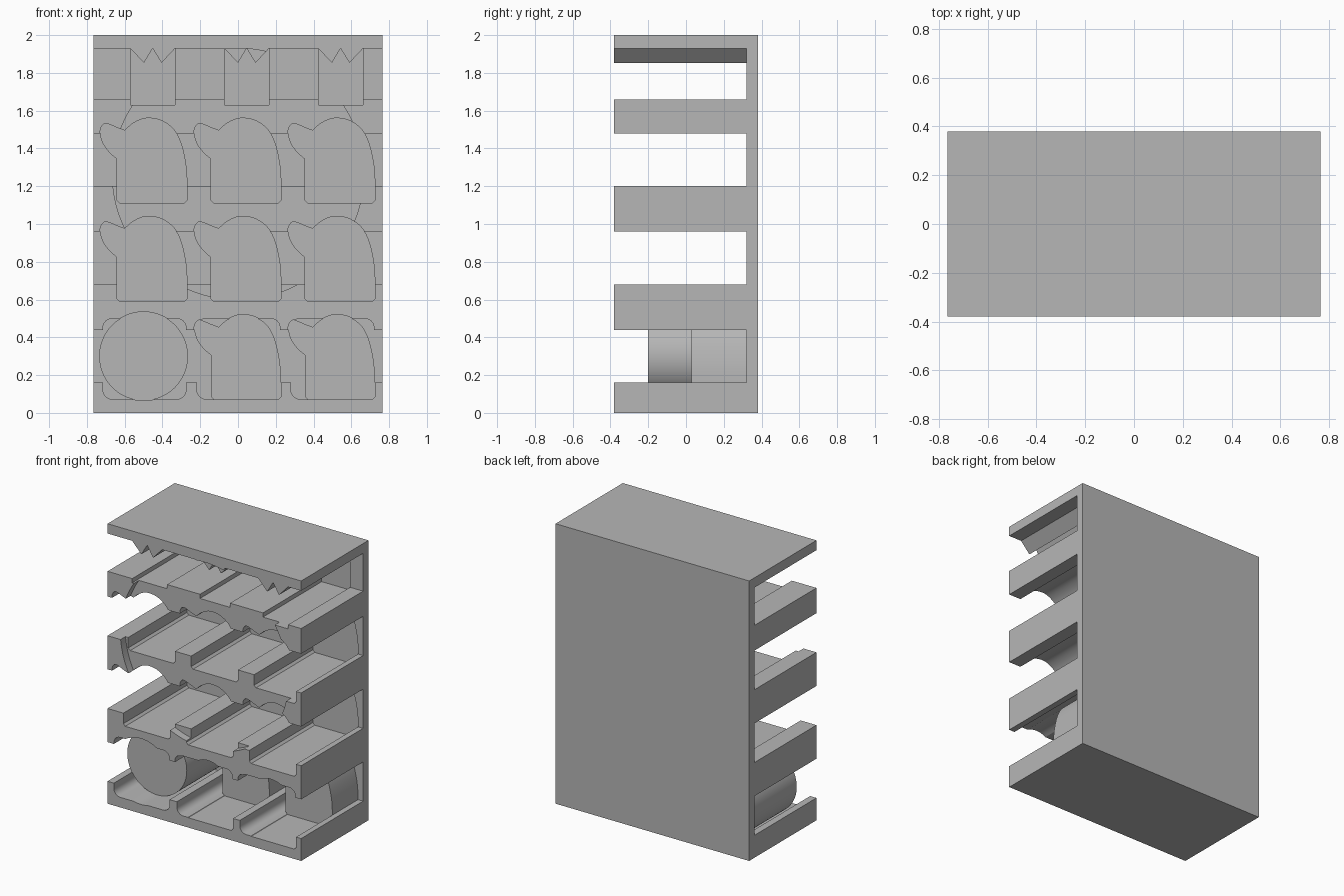
import bpy, bmesh, math
from mathutils import Vector

cube = bpy.data.objects.get("Cube")
if cube:
    bpy.data.objects.remove(cube)

GREY = (0.47, 0.47, 0.47, 1)
grey = bpy.data.materials.new("plain grey")
grey.use_nodes = True
grey.diffuse_color = GREY
grey.node_tree.nodes["Principled BSDF"].inputs["Base Color"].default_value = GREY

FRONT, BACK, WALL, POCKET = -0.38, 0.38, 0.32, 0.338
HALF_W, PITCH = 0.765, 0.4975
OUT = FRONT - 0.1          # where cutters start, ahead of the front


def prism(name, outline, y0, y1):
    """Extrude an (x, z) outline along y."""
    bm = bmesh.new()
    face = bm.faces.new([bm.verts.new((x, y0, z)) for x, z in outline])
    moved = bmesh.ops.extrude_face_region(bm, geom=[face])["geom"]
    verts = [v for v in moved if isinstance(v, bmesh.types.BMVert)]
    bmesh.ops.translate(bm, verts=verts, vec=(0, y1 - y0, 0))
    bmesh.ops.recalc_face_normals(bm, faces=bm.faces)
    mesh = bpy.data.meshes.new(name)
    bm.to_mesh(mesh)
    bm.free()
    mesh.materials.append(grey)
    obj = bpy.data.objects.new(name, mesh)
    bpy.context.collection.objects.link(obj)
    return obj


def cut(target, outline, y0, y1):
    """Subtract an extruded outline from the target."""
    cutter = prism("cutter", outline, y0, y1)
    cutter.hide_render = True
    mod = target.modifiers.new("cut", "BOOLEAN")
    mod.operation, mod.solver, mod.object = "DIFFERENCE", "EXACT", cutter
    bpy.context.view_layer.objects.active = target
    bpy.ops.object.modifier_apply(modifier=mod.name)
    bpy.data.objects.remove(cutter)


def rect(x0, x1, z0, z1):
    return [(x0, z0), (x1, z0), (x1, z1), (x0, z1)]


def round_rect(x0, x1, z0, z1, r, steps=6):
    corners = [(x1 - r, z1 - r), (x0 + r, z1 - r), (x0 + r, z0 + r), (x1 - r, z0 + r)]
    pts = []
    for k, (cx, cz) in enumerate(corners):
        for s in range(steps + 1):
            a = (k + s / steps) * math.pi / 2
            pts.append((cx + r * math.cos(a), cz + r * math.sin(a)))
    return pts


def circle(cx, cz, r, n=96):
    return [(cx + r * math.cos(t * math.tau / n), cz + r * math.sin(t * math.tau / n))
            for t in range(n)]


def smooth_path(pts, steps=4):
    """Catmull-Rom curve through the points."""
    p = [Vector(pts[0])] + [Vector(q) for q in pts] + [Vector(pts[-1])]
    out = []
    for a, b, c, d in zip(p, p[1:], p[2:], p[3:]):
        for s in range(steps):
            t = s / steps
            out.append(tuple(0.5 * (2 * b + (c - a) * t + (2 * a - 5 * b + 4 * c - d) * t * t
                                    + (3 * b - a - 3 * c + d) * t ** 3)))
    return out + [tuple(pts[-1])]


# Domed body with a curled spout on the left, relative to its base centre
SPOUT = [(-0.14, 0.235), (-0.18, 0.27), (-0.215, 0.32), (-0.23, 0.38), (-0.215, 0.415),
         (-0.19, 0.42), (-0.14, 0.40), (-0.10, 0.385)]
DOME = [(-0.10, 0.385), (-0.06, 0.42), (-0.01, 0.445), (0.04, 0.45), (0.10, 0.435),
        (0.16, 0.39), (0.20, 0.31), (0.225, 0.19), (0.23, 0.08)]
BASE = [(0.23, 0.015), (0.215, 0), (-0.125, 0), (-0.14, 0.015)]
BODY = smooth_path(SPOUT) + smooth_path(DOME)[1:] + BASE


def body(col, base):
    return [(x + (col - 1) * PITCH - 0.0025, z + base) for x, z in BODY]


# Rack block with four shelf bays open at both sides
rack = prism("rack", rect(-HALF_W, HALF_W, 0, 2), FRONT, BACK)
for z0, z1 in [(0.16, 0.44), (0.68, 0.96), (1.2, 1.48), (1.66, 1.93)]:
    cut(rack, rect(-1, 1, z0, z1), OUT, WALL)

# Shaped pockets in each bay
DISC = circle(-0.5, 0.3, 0.235)
for col in range(3):
    left = -0.715 + col * PITCH
    cut(rack, round_rect(left, left + 0.44, 0.072, 0.5, 0.05), OUT, WALL)
    for base in (0.59, 1.11):
        cut(rack, body(col, base), OUT, POCKET)
    cut(rack, DISC if col == 0 else body(col, 0.07), OUT, WALL)
    x = -0.57 + col * PITCH
    cut(rack, rect(x, x + 0.237, 1.63, 1.93), OUT, POCKET)

# Shallow round recess across the shelf fronts
RECESS = circle(0, 1.265, 0.665, 128)
cut(rack, RECESS, OUT, FRONT + 0.055)
parts = [rack]

# Pointed teeth hanging from the top shelf
for col in range(3):
    x = -0.57 + col * PITCH
    zigzag = [(x, 1.94), (x, 1.93), (x + 0.072, 1.853), (x + 0.118, 1.93),
              (x + 0.165, 1.853), (x + 0.237, 1.93), (x + 0.237, 1.94)]
    teeth = prism(f"teeth_{col + 1}", zigzag, FRONT, POCKET)
    if col == 1:
        cut(teeth, RECESS, OUT, FRONT + 0.055)
    parts.append(teeth)

# Solid pieces stored in the bottom bay
parts.append(prism("stored_disc", DISC, -0.2, WALL))
for col in (1, 2):
    parts.append(prism(f"stored_body_{col}", body(col, 0.07), 0.03, WALL))

bpy.ops.object.select_all(action="DESELECT")
for obj in parts:
    obj.select_set(True)
bpy.context.view_layer.objects.active = rack
bpy.ops.object.shade_smooth_by_angle(angle=math.radians(25))
